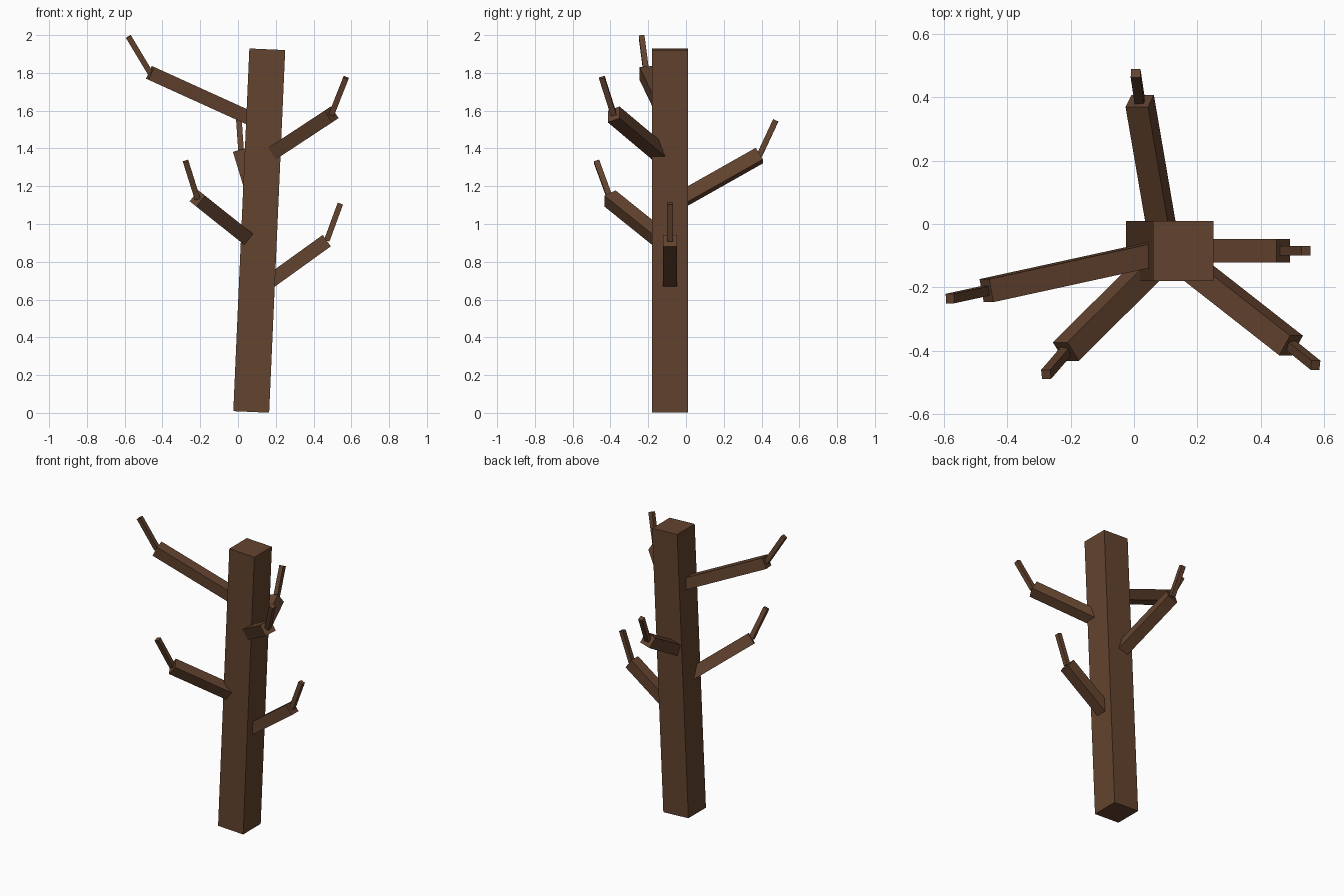
import bpy
from mathutils import Vector, Matrix

cube = bpy.data.objects.get("Cube")
if cube:
    bpy.data.objects.remove(cube, do_unlink=True)

bark = bpy.data.materials.new("brown bark")
bark.use_nodes = True
bark.diffuse_color = (0.125, 0.056, 0.028, 1)
bark.node_tree.nodes["Principled BSDF"].inputs["Base Color"].default_value = bark.diffuse_color


def beam(name, start, end, width):
    """Square beam between two points, its side axis kept square to world Y."""
    start, end = Vector(start), Vector(end)
    along = (end - start).normalized()
    side = Vector((0, 1, 0)).cross(along).normalized()
    depth = along.cross(side)
    bpy.ops.mesh.primitive_cube_add(size=1)
    ob = bpy.context.object
    ob.name = name
    turn = Matrix((side, depth, along)).transposed().to_4x4()
    size = Matrix.Diagonal((width, width, (end - start).length, 1))
    ob.data.transform(turn @ size)
    ob.location = (start + end) / 2
    ob.data.materials.append(bark)
    return ob


# Leaning trunk
beam("trunk", (0.07, -0.085, 0.005), (0.155, -0.085, 1.925), 0.19)

# Branches: name, root inside the trunk, branch end, twig tip
branches = [
    ("left_low", (0.12, -0.085, 0.66), (0.47, -0.085, 0.912), (0.542, -0.085, 1.108)),
    ("back", (0.099, -0.085, 1.095), (0.018, 0.388, 1.362), (0.005, 0.475, 1.548)),
    ("left_front", (0.13, -0.097, 1.34), (0.495, -0.383, 1.58), (0.572, -0.445, 1.775)),
    ("right_front", (0.105, -0.085, 0.88), (-0.215, -0.402, 1.135), (-0.277, -0.474, 1.332)),
    ("right_high", (0.13, -0.08, 1.53), (-0.465, -0.21, 1.80), (-0.58, -0.235, 1.992)),
]
for name, root, end, tip in branches:
    beam(name + "_branch", root, end, 0.074)
    beam(name + "_twig", end, tip, 0.03)
